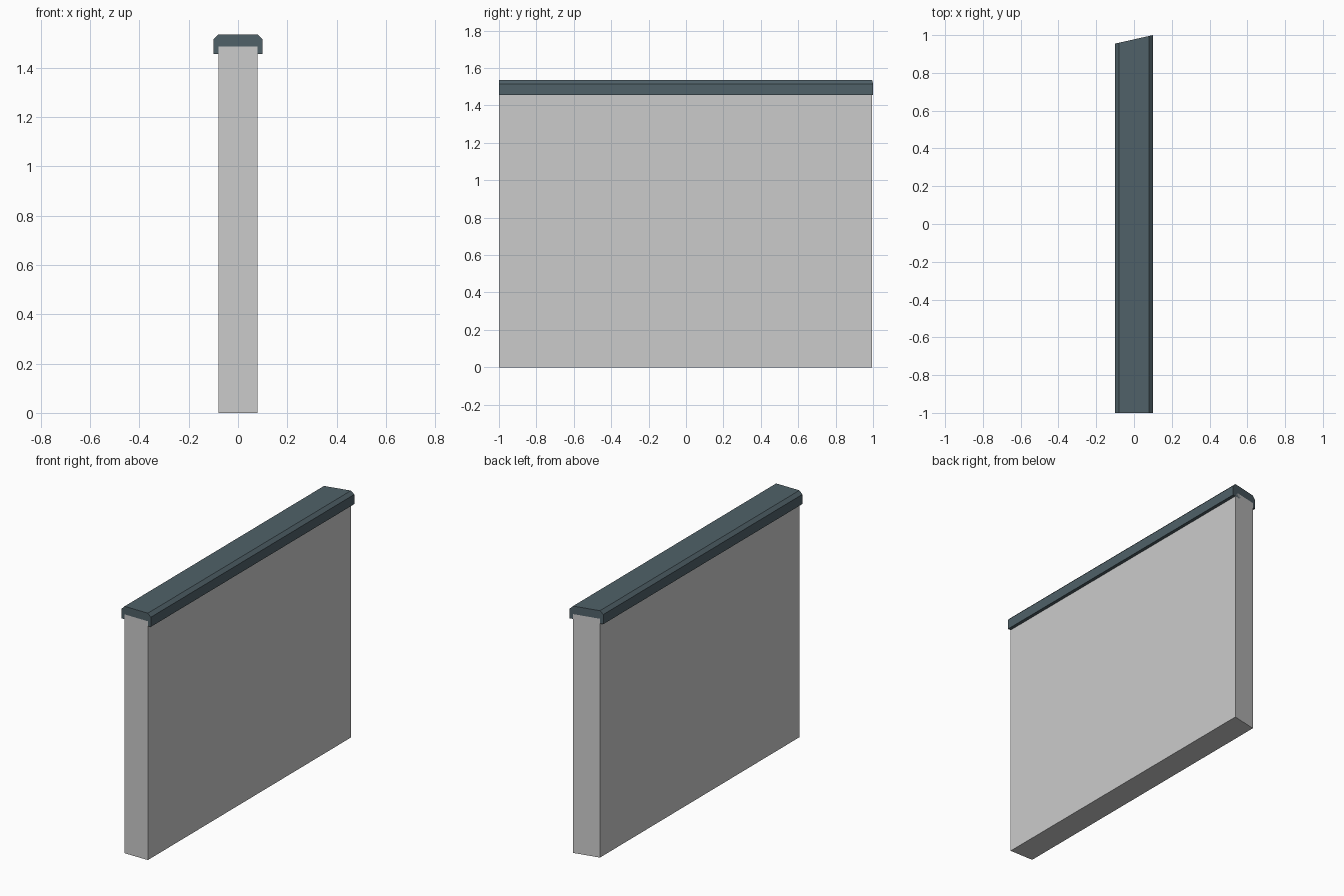
import bpy, bmesh

if "Cube" in bpy.data.objects:
    bpy.data.objects.remove(bpy.data.objects["Cube"])

FRONT = -1.0


def back_y(x):
    # the back end is cut at a slant across the thickness
    return 0.9775 + 0.225 * x


def extrude_profile(name, profile, color=None):
    """Prism along y from an (x, z) outline, with a slanted back end."""
    bm = bmesh.new()
    front = [bm.verts.new((x, FRONT, z)) for x, z in profile]
    back = [bm.verts.new((x, back_y(x), z)) for x, z in profile]
    bm.faces.new(front)
    bm.faces.new(back[::-1])
    n = len(profile)
    for i in range(n):
        j = (i + 1) % n
        bm.faces.new((front[i], back[i], back[j], front[j]))
    bmesh.ops.recalc_face_normals(bm, faces=bm.faces)
    mesh = bpy.data.meshes.new(name)
    bm.to_mesh(mesh)
    bm.free()
    obj = bpy.data.objects.new(name, mesh)
    bpy.context.collection.objects.link(obj)
    if color:
        mat = bpy.data.materials.new(name + "_paint")
        mat.diffuse_color = color
        mat.use_nodes = True
        mat.node_tree.nodes["Principled BSDF"].inputs["Base Color"].default_value = mat.diffuse_color
        mesh.materials.append(mat)
    return obj


def mirrored(half):
    # complete a right-hand outline with its left-hand mirror
    return half + [(-x, z) for x, z in reversed(half)]


# wall slab, its top tucked inside the coping
extrude_profile("wall", mirrored([(0.08, 0.0), (0.08, 1.485)]))

# overhanging coping with chamfered top edges
extrude_profile("coping", mirrored([(0.1, 1.455), (0.1, 1.515), (0.08, 1.535)]),
                (0.08, 0.12, 0.14, 1.0))
